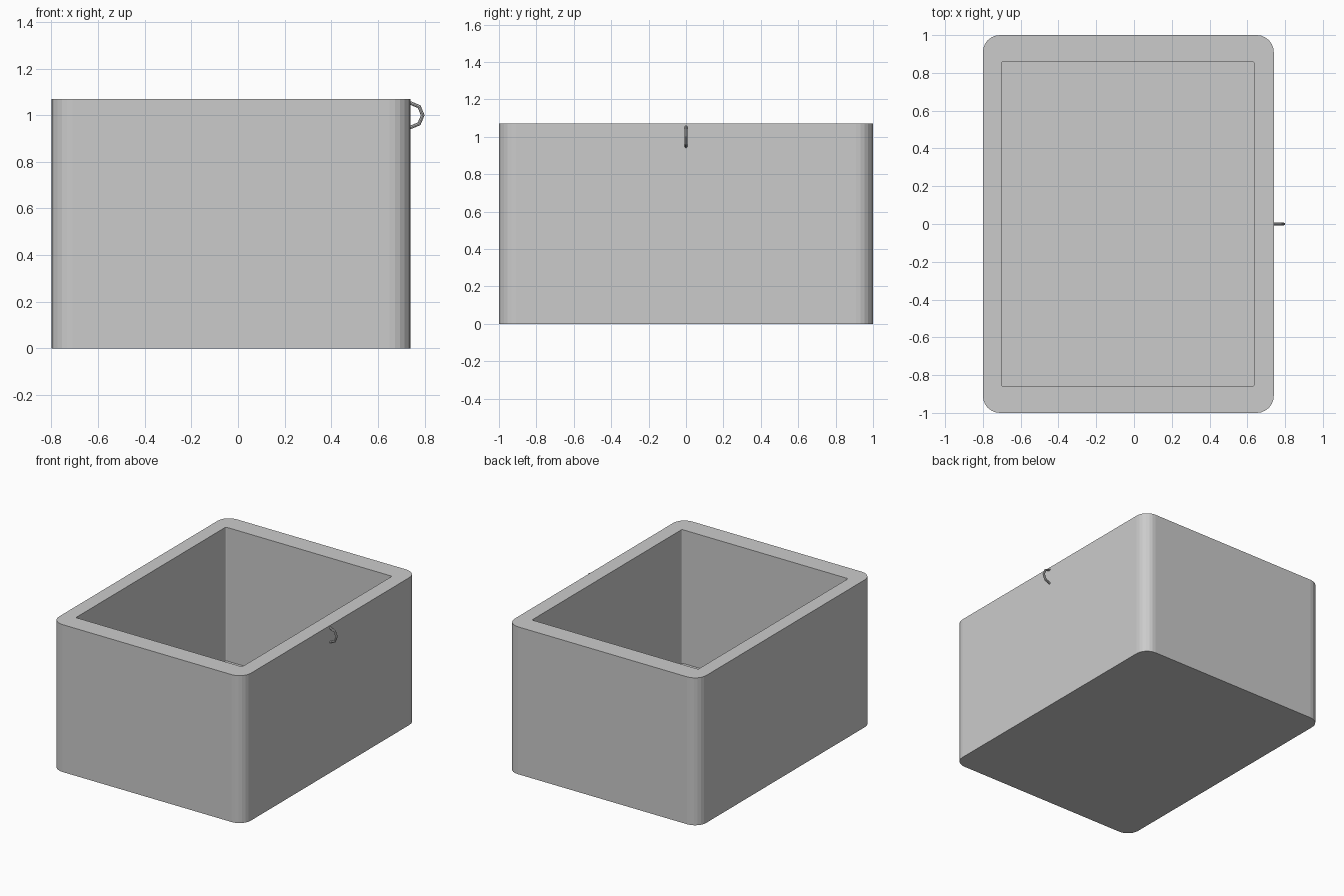
import bpy, bmesh, math
from mathutils import Vector

if "Cube" in bpy.data.objects:
    bpy.data.objects.remove(bpy.data.objects["Cube"])

X0, X1, Y, H = -0.80, 0.74, 1.0, 1.07
FLOOR = 0.10
SEG = 6


def rounded_rect(x0, x1, y, r):
    """Counter-clockwise outline with rounded corners."""
    centres = [(x1 - r, y - r), (x0 + r, y - r), (x0 + r, -y + r), (x1 - r, -y + r)]
    pts = []
    for q, (cx, cy) in enumerate(centres):
        for i in range(SEG + 1):
            a = math.pi / 2 * (q + i / SEG)
            pts.append((cx + r * math.cos(a), cy + r * math.sin(a)))
    return pts


def make_object(name, bm):
    bmesh.ops.recalc_face_normals(bm, faces=bm.faces)
    mesh = bpy.data.meshes.new(name)
    bm.to_mesh(mesh)
    bm.free()
    obj = bpy.data.objects.new(name, mesh)
    bpy.context.collection.objects.link(obj)
    return obj


def skin(bm, rings, closed=True):
    """Bridge successive rings with quads and cap both ends."""
    loops = [[bm.verts.new(p) for p in ring] for ring in rings]
    for a, b in zip(loops, loops[1:]):
        n = len(a)
        for i in range(n):
            j = (i + 1) % n
            bm.faces.new((a[i], a[j], b[j], b[i]))
    bm.faces.new(loops[0][::-1])
    bm.faces.new(loops[-1])


# Open box: outer wall, rim, inner wall and floor
outer = rounded_rect(X0, X1, Y, 0.09)
inner = rounded_rect(-0.70, 0.635, 0.86, 0.008)
bm = bmesh.new()
skin(bm, [[(x, y, z) for x, y in outline]
          for outline, z in ((outer, 0), (outer, H), (inner, H), (inner, FLOOR))])
make_object("box", bm)

# Small half-ring loop on the right wall, ends sunk into the wall
R, T = 0.052, 0.008
centre = Vector((X1, 0, 1.0))
rings = []
for k in range(-3, 4):
    a = k * math.pi / 4
    d = Vector((math.cos(a), 0, math.sin(a)))
    rings.append([centre + d * (R + T * math.cos(t)) + Vector((0, T * math.sin(t), 0))
                  for t in (2 * math.pi * i / 8 for i in range(8))])
bm = bmesh.new()
skin(bm, rings)
make_object("wall_loop", bm)
